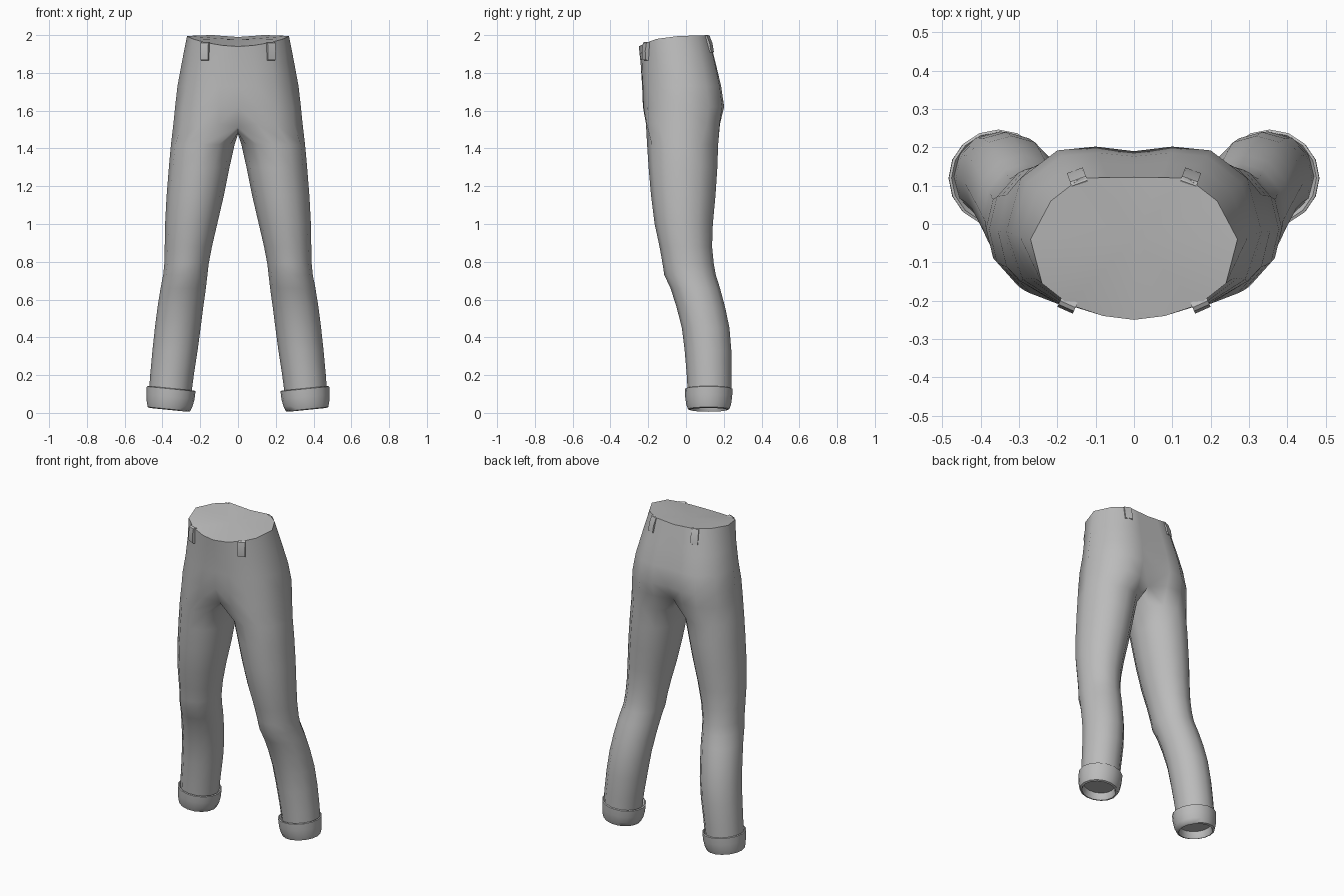
import bpy, bmesh, math
from mathutils import Vector, Matrix

if "Cube" in bpy.data.objects:
    bpy.data.objects.remove(bpy.data.objects["Cube"])

grey = bpy.data.materials.new("grey denim")
grey.diffuse_color = (0.5, 0.5, 0.5, 1)
grey.use_nodes = True
grey.node_tree.nodes["Principled BSDF"].inputs["Base Color"].default_value = grey.diffuse_color


def finish(name, bm, angle=40, mirror=True):
    """Turn a right-hand half into a smooth, mirrored object."""
    bmesh.ops.recalc_face_normals(bm, faces=bm.faces[:])
    me = bpy.data.meshes.new(name)
    bm.to_mesh(me)
    bm.free()
    ob = bpy.data.objects.new(name, me)
    bpy.context.collection.objects.link(ob)
    me.materials.append(grey)
    if mirror:
        mod = ob.modifiers.new("mirror", 'MIRROR')
        mod.use_clip = True
        mod.merge_threshold = 0.0005
    bpy.ops.object.select_all(action='DESELECT')
    bpy.context.view_layer.objects.active = ob
    ob.select_set(True)
    if mirror:
        bpy.ops.object.modifier_apply(modifier="mirror")
    bpy.ops.object.shade_smooth_by_angle(angle=math.radians(angle))
    return ob


def bridge(bm, a, b, closed):
    n = len(a)
    for i in range(n if closed else n - 1):
        j = (i + 1) % n
        bm.faces.new((a[i], a[j], b[j], b[i]))


# --- trousers: half outlines run from front centre round the side to back centre
WAIST = [(0, -.25, 1.94), (.08, -.24, 1.945), (.17, -.21, 1.96), (.24, -.155, 1.98),
         (.27, -.04, 1.995), (.217, .06, 1.998), (.14, .12, 2), (.07, .121, 1.995), (0, .122, 1.99)]
HIP = [(0, -.228, 1.62), (.1, -.225, 1.62), (.2, -.205, 1.62), (.29, -.145, 1.62),
       (.333, -.02, 1.62), (.295, .12, 1.62), (.2, .192, 1.62), (.1, .202, 1.62), (0, .19, 1.62)]
FORK = [(0, -.185, 1.515), (.1, -.212, 1.53), (.2, -.208, 1.53), (.295, -.15, 1.53),
        (.342, -.02, 1.53), (.305, .11, 1.53), (.2, .178, 1.53), (.1, .18, 1.53), (0, .13, 1.515)]
CROTCH = [(0, .07, 1.485), (0, -.02, 1.475), (0, -.11, 1.485)]
# leg sections: z, inner x, outer x, front y, back y
LEG = [(1.42, .018, .355, -.206, .17), (1.3, .045, .366, -.198, .166), (1.15, .075, .378, -.185, .156),
       (1.0, .11, .386, -.166, .142), (.88, .138, .388, -.14, .138), (.79, .155, .39, -.124, .147),
       (.73, .162, .396, -.115, .158), (.66, .17, .41, -.082, .18), (.56, .184, .426, -.05, .207),
       (.45, .198, .44, -.022, .23), (.33, .214, .453, -.007, .24), (.2, .234, .465, .004, .241),
       (.1, .247, .472, .01, .24)]

bm = bmesh.new()
rings = [[bm.verts.new(p) for p in WAIST]]
for z, t in ((1.85, .45), (1.73, .8)):
    row = []
    for i, (a, b) in enumerate(zip(WAIST, HIP)):
        v = Vector(a).lerp(Vector(b), t)
        v.z = z
        if i == 3:                       # shallow hollow along the pocket edge
            v.x -= .008
            v.y += .006
        row.append(bm.verts.new(v))
    rings.append(row)
rings += [[bm.verts.new(p) for p in HIP], [bm.verts.new(p) for p in FORK]]
for a, b in zip(rings, rings[1:]):
    bridge(bm, a, b, False)
# waist closing panel
mid = bm.verts.new((0, -.04, 1.975))
for a, b in zip(rings[0], rings[0][1:]):
    bm.faces.new((a, b, mid))
# leg tube starting from the crotch split
last = rings[-1] + [bm.verts.new(p) for p in CROTCH]
for z, x0, x1, y0, y1 in LEG:
    ring = []
    for i in range(12):
        a = math.radians(30 * i - 120)
        ring.append(bm.verts.new(((x0 + x1) / 2 + (x1 - x0) / 2 * math.cos(a),
                                  (y0 + y1) / 2 + (y1 - y0) / 2 * math.sin(a), z)))
    bridge(bm, last, ring, True)
    last = ring
finish("trousers", bm, 60)

# --- turned-up cuffs: (scale, height, centre shift) profile from upper inside to recessed sole
bm = bmesh.new()
last = None
N = 16
for r, z, cx in ((.108, .112, .355), (.122, .130, .354), (.129, .127, .354), (.127, .085, .357),
                 (.121, .045, .362), (.112, .02, .366), (.1, .016, .367), (.094, .03, .366), (.092, .06, .364)):
    ring = []
    for i in range(N):
        a = 2 * math.pi * i / N
        x = r * math.cos(a)
        ring.append(bm.verts.new((cx + x, .12 + r * .98 * math.sin(a), z + .1 * x)))
    if last:
        bridge(bm, last, ring, True)
    last = ring
bm.faces.new(last)
finish("cuffs", bm, 50)


# --- belt loops: slim bent straps
def belt_loop(name, pos, turn, lean):
    bm = bmesh.new()
    w = .022
    path = [(.012, -.05), (-.006, -.046), (-.012, 0), (-.008, .044), (.002, .05), (.016, .046)]
    mat = Matrix.Translation(pos) @ Matrix.Rotation(turn, 4, 'Z') @ Matrix.Rotation(lean, 4, 'X')
    sides = [[bm.verts.new(mat @ Vector((s * w, y, z))) for y, z in path] for s in (-1, 1)]
    bridge(bm, sides[0], sides[1], True)
    for s in sides:
        bm.faces.new(s)
    finish(name, bm, 45)


belt_loop("front_belt_loops", (.175, -.214, 1.915), math.radians(24), math.radians(-4))
belt_loop("back_belt_loops", (.148, .122, 1.953), math.radians(160), math.radians(-17))
